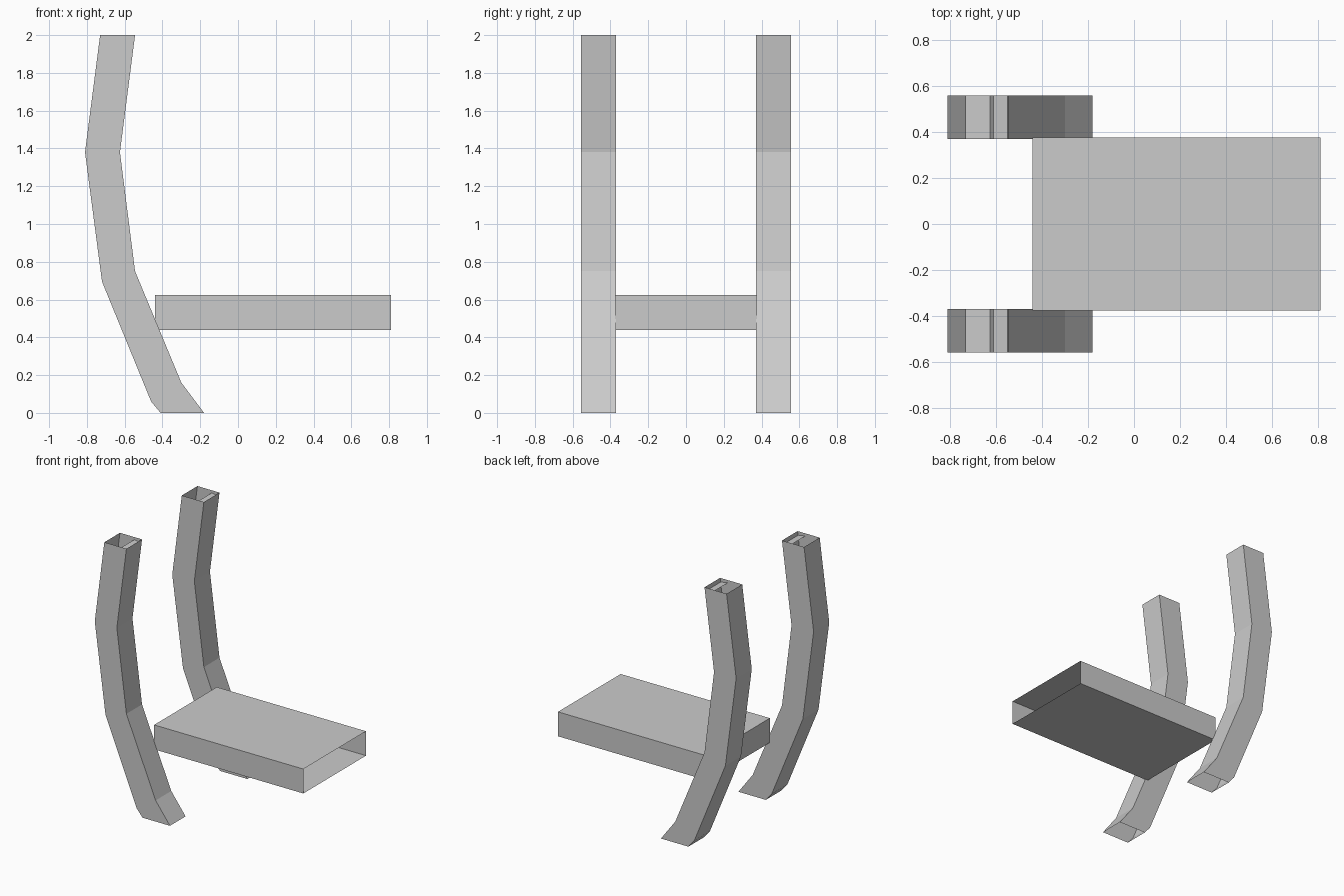
import bpy, bmesh

if "Cube" in bpy.data.objects:
    bpy.data.objects.remove(bpy.data.objects["Cube"])


def make_object(name, bm, fix_normals=True):
    if fix_normals:
        bmesh.ops.recalc_face_normals(bm, faces=bm.faces)
    mesh = bpy.data.meshes.new(name)
    bm.to_mesh(mesh)
    bm.free()
    ob = bpy.data.objects.new(name, mesh)
    bpy.context.collection.objects.link(ob)
    return ob


# Bent post outline: (back x, back z, front x, front z) at each joint
JOINTS = [(-0.41, 0.0, -0.18, 0.0), (-0.46, 0.06, -0.30, 0.16),
          (-0.72, 0.695, -0.545, 0.75), (-0.81, 1.38, -0.625, 1.38),
          (-0.73, 2.0, -0.545, 2.0)]


def bent_post(name, y0, y1):
    """Square tube, open at both ends, with an inner floor and a small top ledge."""
    bm = bmesh.new()
    rings = []
    for bx, bz, fx, fz in JOINTS:
        rings.append([bm.verts.new(p) for p in
                      ((bx, y0, bz), (fx, y0, fz), (fx, y1, fz), (bx, y1, bz))])
    for a, b in zip(rings, rings[1:]):
        for i in range(4):
            j = (i + 1) % 4
            bm.faces.new((a[i], a[j], b[j], b[i]))
    bmesh.ops.recalc_face_normals(bm, faces=bm.faces)
    # inner floor at the upper joint
    bm.faces.new(rings[3])
    # narrow ledge just inside the top opening
    bm.faces.new([bm.verts.new(p) for p in
                  ((-0.61, y0, 1.98), (-0.55, y0, 1.97),
                   (-0.55, y1, 1.97), (-0.61, y1, 1.98))])
    return make_object(name, bm, False)


bent_post("front_post", -0.557, -0.37)
bent_post("back_post", 0.37, 0.557)

# Seat: hollow box with its +x end open
bm = bmesh.new()
bmesh.ops.create_cube(bm, size=1)
bmesh.ops.scale(bm, vec=(1.25, 0.75, 0.185), verts=bm.verts)
bmesh.ops.translate(bm, vec=(0.185, 0, 0.5325), verts=bm.verts)
bm.normal_update()
bmesh.ops.delete(bm, geom=[f for f in bm.faces if f.normal.x > 0.9], context='FACES_ONLY')
make_object("seat", bm, False)
